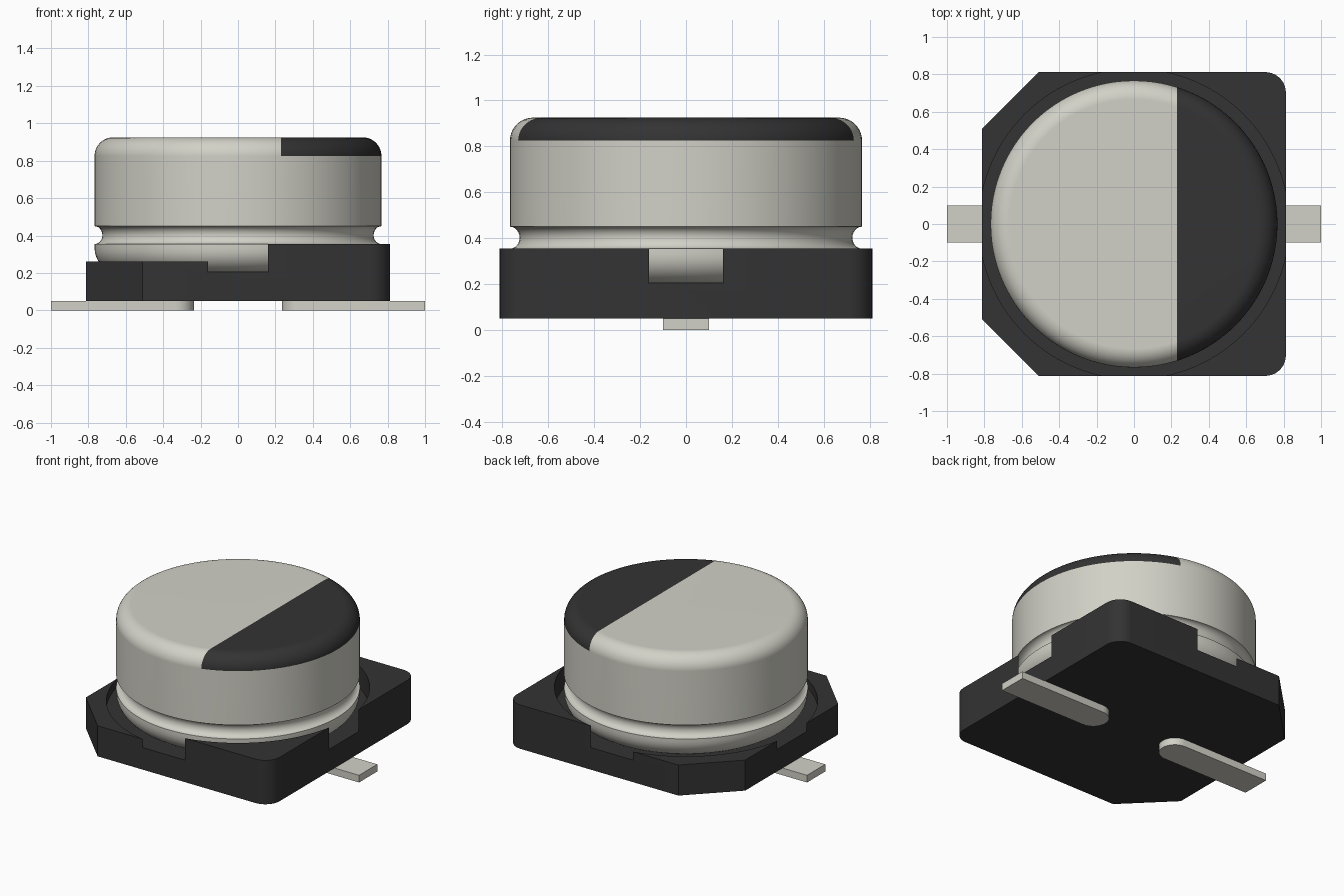
import bpy, bmesh
from math import sin, cos, pi, radians

if "Cube" in bpy.data.objects:
    bpy.data.objects.remove(bpy.data.objects["Cube"])


def material(name, rgb):
    mat = bpy.data.materials.new(name)
    mat.use_nodes = True
    colour = (*rgb, 1)
    mat.diffuse_color = colour
    mat.node_tree.nodes["Principled BSDF"].inputs["Base Color"].default_value = colour
    return mat


METAL = material("warm grey metal", (0.646, 0.638, 0.572))
BLACK = material("black plastic", (0.033, 0.033, 0.033))


def finish(name, bm, *mats):
    bmesh.ops.recalc_face_normals(bm, faces=bm.faces)
    mesh = bpy.data.meshes.new(name)
    bm.to_mesh(mesh)
    bm.free()
    obj = bpy.data.objects.new(name, mesh)
    bpy.context.collection.objects.link(obj)
    for mat in mats:
        mesh.materials.append(mat)
    return obj


def smooth(obj):
    bpy.ops.object.select_all(action='DESELECT')
    obj.select_set(True)
    bpy.context.view_layer.objects.active = obj
    bpy.ops.object.shade_smooth_by_angle(angle=radians(30))


def arc(cx, cy, rx, ry, start, end, steps):
    angles = [radians(start + (end - start) * i / steps) for i in range(steps + 1)]
    return [(cx + rx * cos(a), cy + ry * sin(a)) for a in angles]


def prism(name, outline, bottom, top, mat):
    bm = bmesh.new()
    face = bm.faces.new([bm.verts.new((x, y, bottom)) for x, y in outline])
    wall = bmesh.ops.extrude_face_region(bm, geom=[face])["geom"]
    verts = [v for v in wall if isinstance(v, bmesh.types.BMVert)]
    bmesh.ops.translate(bm, verts=verts, vec=(0, 0, top - bottom))
    return finish(name, bm, mat)


def cut(obj, cutter):
    cutter.hide_render = True
    mod = obj.modifiers.new("cut", 'BOOLEAN')
    mod.operation, mod.solver, mod.object = 'DIFFERENCE', 'EXACT', cutter
    bpy.context.view_layer.objects.active = obj
    bpy.ops.object.modifier_apply(modifier=mod.name)
    bpy.data.objects.remove(cutter)


# Base plate: two chamfered corners on -x, two rounded corners on +x
half, chamfer, fillet = 0.812, 0.51, 0.11
inner = half - fillet
outline = [(-chamfer, half), (-half, chamfer), (-half, -chamfer), (-chamfer, -half)]
outline += arc(inner, -inner, fillet, fillet, -90, 0, 10)
outline += arc(inner, inner, fillet, fillet, 0, 90, 10)
base = prism("base", outline, 0.05, 0.355, BLACK)

# The lower chamfered half, then the round seat that opens a notch in each side
cut(base, prism("step_cutter", [(-1, -1), (0, -1), (0, 1), (-1, 1)], 0.262, 0.5, BLACK))
cut(base, prism("seat_cutter", arc(0, 0, 0.828, 0.828, 0, 357.5, 143), 0.203, 0.5, BLACK))
smooth(base)

# Can: lathed profile with rounded ends and a crimp groove
R, low, high = 0.767, 0.203, 0.925
bottom_r, top_r, mark_z = 0.13, 0.1, 0.825
profile = [(0, low)] + arc(R - bottom_r, low + bottom_r, bottom_r, bottom_r, -90, 0, 10)
profile += arc(R, 0.402, 0.042, 0.048, 270, 90, 12)
profile += arc(R - top_r, mark_z, top_r, top_r, 0, 90, 10) + [(0, high)]
bm = bmesh.new()
ring = [bm.verts.new((r, 0, z)) for r, z in profile]
edges = [bm.edges.new(pair) for pair in zip(ring, ring[1:])]
bmesh.ops.spin(bm, geom=ring + edges, cent=(0, 0, 0), axis=(0, 0, 1),
               angle=2 * pi, steps=96)
bmesh.ops.remove_doubles(bm, verts=bm.verts, dist=0.0005)

# Polarity mark: the top segment beyond a straight line
mark_x = 0.23
upper = [f for f in bm.faces if f.calc_center_median().z > mark_z]
geom = set(upper)
for f in upper:
    geom.update(f.edges, f.verts)
bmesh.ops.bisect_plane(bm, geom=list(geom), plane_co=(mark_x, 0, 0), plane_no=(1, 0, 0))
for f in bm.faces:
    c = f.calc_center_median()
    f.material_index = int(c.z > mark_z and c.x > mark_x)
can = finish("can", bm, METAL, BLACK)
smooth(can)
weighted = can.modifiers.new("weighted_normals", 'WEIGHTED_NORMAL')
weighted.keep_sharp = True

# Flat pins with round inner ends
for name, turn in (("left_pin", 0), ("right_pin", pi)):
    shape = [(1, -0.1), (1, 0.1)] + arc(0.335, 0, 0.1, 0.1, 90, 270, 16)
    pin = prism(name, shape, 0, 0.05, METAL)
    pin.rotation_euler.z = turn
    smooth(pin)
